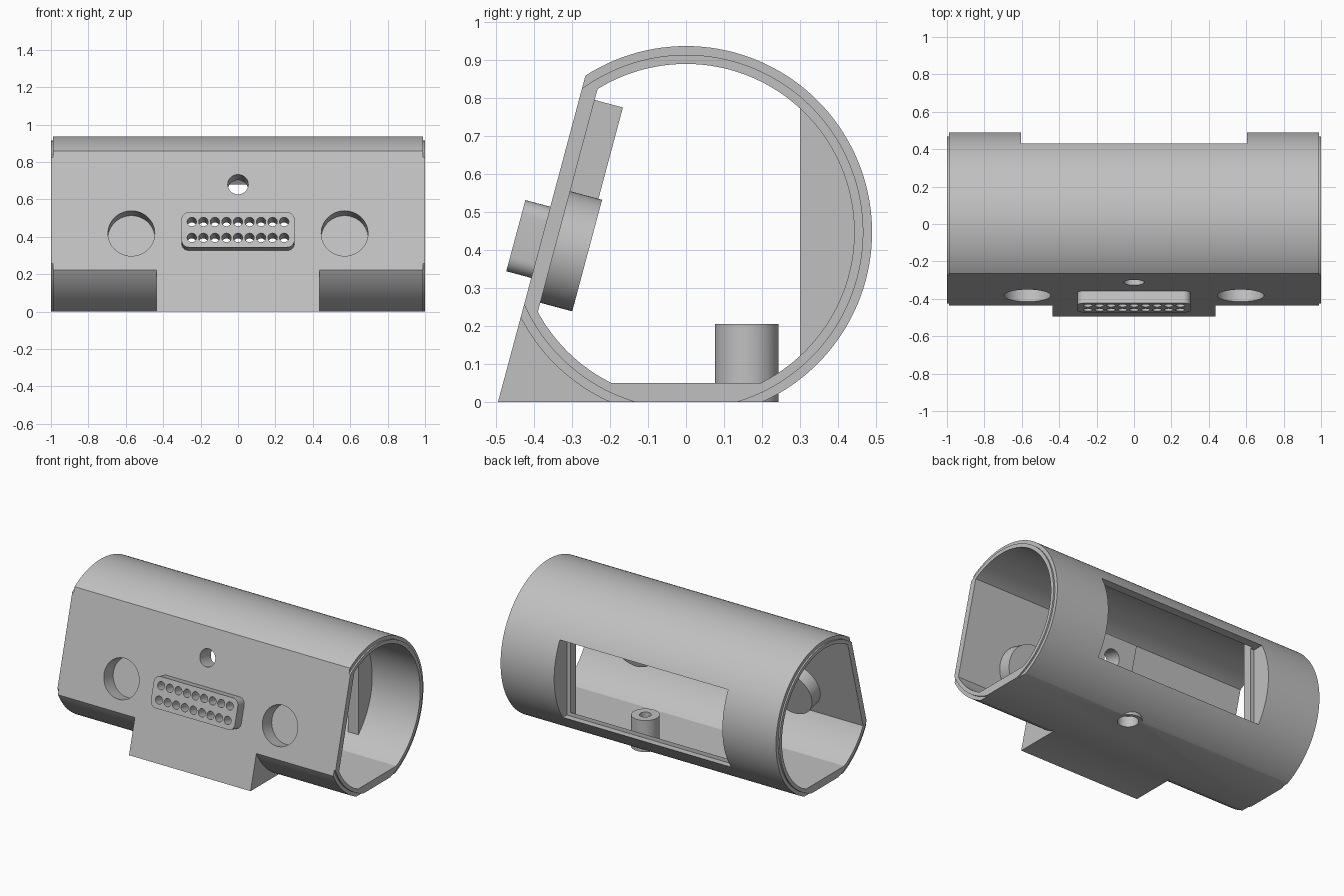
import bpy, bmesh, math
from mathutils import Matrix, Vector

if "Cube" in bpy.data.objects:
    bpy.data.objects.remove(bpy.data.objects["Cube"])

grey = bpy.data.materials.new("light_grey")
grey.use_nodes = True
grey.diffuse_color = (0.53, 0.53, 0.53, 1)
grey.node_tree.nodes["Principled BSDF"].inputs["Base Color"].default_value = (0.53, 0.53, 0.53, 1)

TILT = math.radians(15)
AXIS_Z = 0.447
# Sloped front frame: x across, y inward through the wall, z up the slope
FRONT = Matrix.Translation((0, -0.495, 0)) @ Matrix.Rotation(-TILT, 4, 'X')
WORLD = Matrix()


def to_object(name, bm):
    bmesh.ops.recalc_face_normals(bm, faces=bm.faces)
    mesh = bpy.data.meshes.new(name)
    bm.to_mesh(mesh)
    bm.free()
    mesh.materials.append(grey)
    obj = bpy.data.objects.new(name, mesh)
    bpy.context.collection.objects.link(obj)
    return obj


def box(name, x, y, z, frame=WORLD, corner=0):
    """Box between pairs of limits, optionally rounded around its y direction."""
    bm = bmesh.new()
    bmesh.ops.create_cube(bm, size=1)
    for v in bm.verts:
        v.co = Vector([lim[0] if c < 0 else lim[1] for c, lim in zip(v.co, (x, y, z))])
    if corner:
        edges = [e for e in bm.edges if abs((e.verts[0].co - e.verts[1].co).normalized().y) > 0.9]
        bmesh.ops.bevel(bm, geom=edges, offset=corner, segments=8, profile=0.5, affect='EDGES')
    bm.transform(frame)
    return to_object(name, bm)


def rods(name, centres, radius, span, axis, frame=WORLD, sides=48):
    """Cylinders along one axis; centres give the other two coordinates."""
    bm = bmesh.new()
    turn = {'X': Matrix.Rotation(math.pi / 2, 4, 'Y'),
            'Y': Matrix.Rotation(math.pi / 2, 4, 'X'), 'Z': Matrix()}[axis]
    mid = (span[0] + span[1]) / 2
    for a, b in centres:
        place = {'X': (mid, a, b), 'Y': (a, mid, b), 'Z': (a, b, mid)}[axis]
        bmesh.ops.create_cone(bm, cap_ends=True, segments=sides, radius1=radius, radius2=radius,
                              depth=span[1] - span[0], matrix=Matrix.Translation(place) @ turn)
    bm.transform(frame)
    return to_object(name, bm)


def drum(name, radius, x0, x1):
    return rods(name, [(0, AXIS_Z)], radius, (x0, x1), 'X', sides=144)


def combine(target, tool, operation):
    mod = target.modifiers.new("combine", 'BOOLEAN')
    mod.operation, mod.solver, mod.object = operation, 'EXACT', tool
    bpy.context.view_layer.objects.active = target
    bpy.ops.object.modifier_apply(modifier=mod.name)
    bpy.data.objects.remove(tool)


def add(tool):
    combine(body, tool, 'UNION')


def cut(tool, target=None):
    combine(target or body, tool, 'DIFFERENCE')


def trim(target, depth, floor):
    """Cut the sloped front and the flat floor."""
    cut(box("front_cut", (-2, 2), (-2, depth), (-2, 3), FRONT), target)
    cut(box("floor_cut", (-2, 2), (-2, 2), (-2, floor)), target)


# Shell with end lips and front foot
body = drum("housing", 0.49, -0.99, 0.99)
add(drum("end_lips", 0.467, -1, 1))
add(box("front_foot", (-0.437, 0.437), (-0.8, -0.05), (-0.2, 0.3)))
trim(body, 0, 0)

# Hollow interior
cavity = drum("cavity", 0.443, -1.3, 1.3)
trim(cavity, 0.04, 0.05)
cut(cavity)

# Ribs either side of the rear window
for side in (-1, 1):
    x0, x1 = sorted((side * 0.58, side * 0.655))
    rib = drum("window_rib", 0.46, x0, x1)
    cut(box("rib_cut", (-2, 2), (-2, 0.3), (-2, 2)), rib)
    add(rib)

# Rear window
cut(box("window_cut", (-0.605, 0.605), (0.36, 1), (0.165, 0.68)))

# Round blind sockets in the front wall
for side in (-1, 1):
    centre = [(side * 0.57, 0.433)]
    add(rods("socket", centre, 0.152, (0.02, 0.127), 'Y', FRONT, 64))
    cut(rods("socket_hole", centre, 0.125, (-0.1, 0.1), 'Y', FRONT, 64))

# Upper block with a through hole
add(box("upper_block", (-0.16, 0.16), (0.02, 0.117), (0.583, 0.834), FRONT))
cut(rods("upper_hole", [(0, 0.704)], 0.055, (-0.2, 0.3), 'Y', FRONT))

# Raised pin block with two rows of holes
add(box("pin_block", (-0.302, 0.302), (-0.068, 0.02), (0.338, 0.532), FRONT, corner=0.04))
pins = [(i * 0.0617, 0.435 + row * 0.044) for i in range(-4, 5) for row in (-1, 1)]
cut(rods("pin_holes", pins, 0.025, (-0.2, 0.15), 'Y', FRONT, 24))

# Screw post on the floor
post = [(0.18, 0.16)]
add(rods("screw_post", post, 0.084, (0, 0.205), 'Z'))
cut(rods("screw_hole", post, 0.035, (-0.1, 0.4), 'Z', sides=32))
cut(rods("screw_head_recess", post, 0.062, (-0.1, 0.07), 'Z', sides=32))

# Smooth curved faces, keep edges crisp
bpy.ops.object.select_all(action='DESELECT')
body.select_set(True)
bpy.context.view_layer.objects.active = body
bpy.ops.object.shade_smooth_by_angle(angle=math.radians(25))
